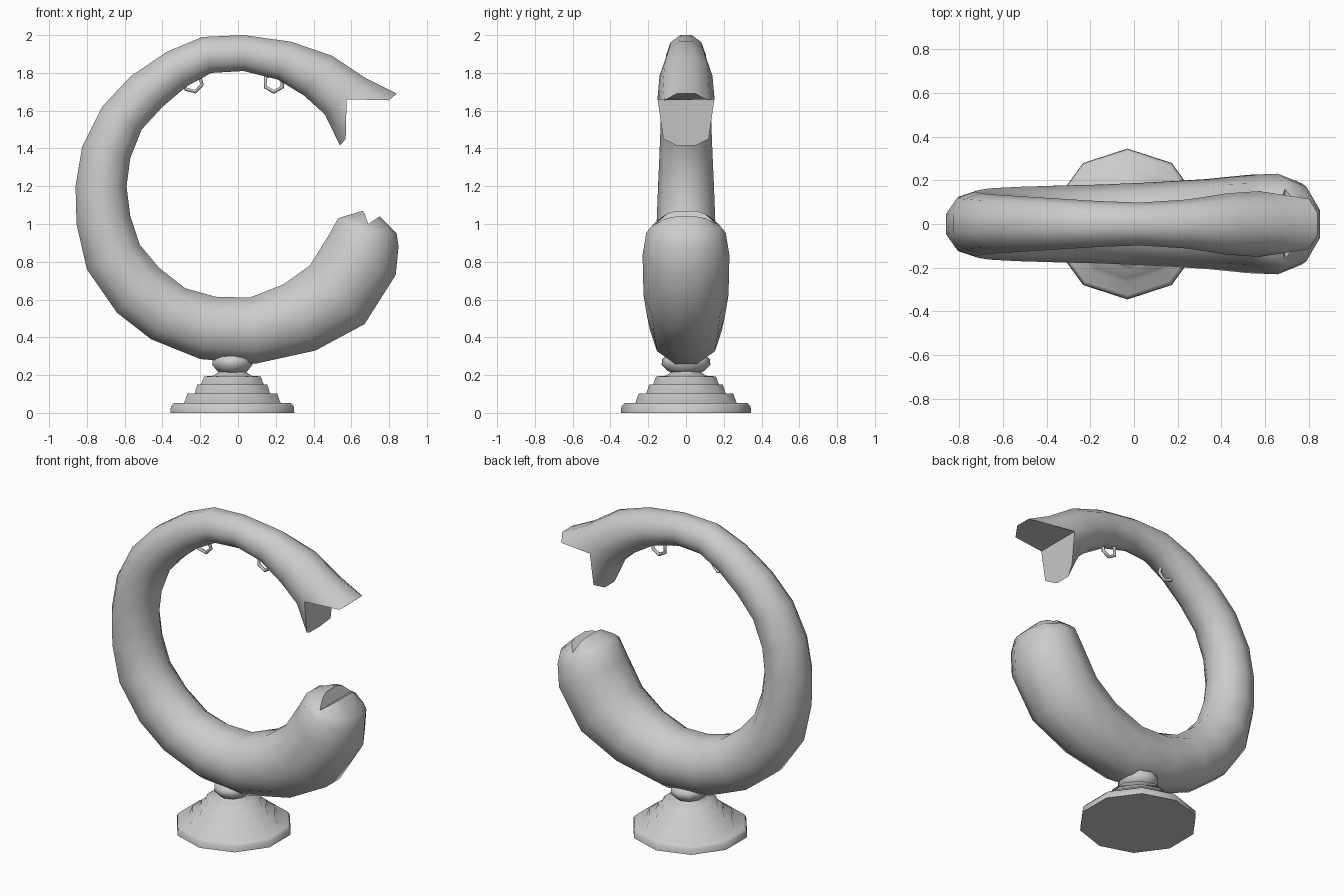
import bpy, bmesh, math
from math import sin, cos, radians

if "Cube" in bpy.data.objects:
    bpy.data.objects.remove(bpy.data.objects["Cube"])

N = 10


def finish(name, bm, angle):
    bmesh.ops.recalc_face_normals(bm, faces=bm.faces)
    me = bpy.data.meshes.new(name)
    bm.to_mesh(me)
    bm.free()
    ob = bpy.data.objects.new(name, me)
    bpy.context.collection.objects.link(ob)
    bpy.ops.object.select_all(action='DESELECT')
    ob.select_set(True)
    bpy.context.view_layer.objects.active = ob
    bpy.ops.object.shade_smooth_by_angle(angle=radians(angle))
    return ob


def bridge(bm, rings):
    for a, b in zip(rings, rings[1:]):
        for i in range(N):
            j = (i + 1) % N
            bm.faces.new((a[i], a[j], b[j], b[i]))


def end_ring(bm, half):
    # half = five (x, y, z) points from outer edge to inner edge, mirrored in y
    pts = half + [(x, -y, z) for x, y, z in reversed(half)]
    return [bm.verts.new(p) for p in pts]


def notch_cap(bm, r):
    bm.faces.new([r[i] for i in (7, 8, 9, 0, 1, 2)])
    bm.faces.new([r[i] for i in (2, 3, 4, 5, 6, 7)])


# Curved horn body: outer x, z, inner x, z, half width in y
sections = [
    (.68, 1.77, .46, 1.58, .15), (.50, 1.89, .35, 1.68, .14),
    (.28, 1.965, .21, 1.765, .112), (.03, 2.0, .03, 1.81, .098),
    (-.19, 1.99, -.14, 1.80, .105), (-.38, 1.91, -.27, 1.73, .115),
    (-.57, 1.78, -.40, 1.62, .125), (-.72, 1.62, -.51, 1.50, .133),
    (-.825, 1.41, -.57, 1.35, .14), (-.86, 1.20, -.59, 1.20, .148),
    (-.855, 1.0, -.57, 1.04, .155), (-.80, .76, -.52, .89, .163),
    (-.64, .53, -.42, .77, .17), (-.46, .39, -.28, .66, .175),
    (-.20, .285, -.12, .615, .18), (.09, .26, .06, .61, .19),
    (.41, .33, .24, .68, .205), (.67, .47, .38, .78, .225),
    (.835, .73, .48, .94, .23), (.85, .88, .53, 1.03, .21),
]
bm = bmesh.new()
rings = [end_ring(bm, [(.84, .05, 1.69), (.80, .115, 1.655), (.575, .15, 1.66),
                       (.57, .12, 1.45), (.54, .05, 1.415)])]
for ox, oz, ix, iz, w in sections:
    cx, cz, ux, uz = (ox + ix) / 2, (oz + iz) / 2, (ox - ix) / 2, (oz - iz) / 2
    k = 1 / cos(math.pi / N)
    ring = []
    for i in range(N):
        a = math.pi / N + i * 2 * math.pi / N
        ring.append(bm.verts.new((cx + ux * k * cos(a), w * sin(a), cz + uz * k * cos(a))))
    rings.append(ring)
# Rounded closing shoulder, then the notched tip
rings.append(end_ring(bm, [(.84, .055, .95), (.80, .125, .97), (.70, .185, .985),
                           (.60, .13, 1.035), (.56, .055, 1.04)]))
rings.append(end_ring(bm, [(.75, .05, 1.04), (.735, .105, 1.03), (.69, .16, 1.0),
                           (.67, .10, 1.055), (.66, .05, 1.07)]))
bridge(bm, rings)
notch_cap(bm, rings[0])
notch_cap(bm, rings[-1])
finish("horn_body", bm, 60)


def lathe(name, profile, angle, ysc=1.0):
    bm = bmesh.new()
    rs = []
    for r, z in profile:
        rs.append([bm.verts.new((-.03 + r * cos(a), ysc * r * sin(a), z))
                   for a in (math.pi / 2 + 2 * math.pi * i / N for i in range(N))])
    bridge(bm, rs)
    bm.faces.new(rs[0])
    bm.faces.new(rs[-1])
    return finish(name, bm, angle)


# Stepped pedestal
lathe("stepped_base", [(.345, 0), (.342, .035), (.325, .053), (.268, .053), (.25, .103),
                       (.21, .103), (.195, .15), (.175, .15), (.158, .193),
                       (.105, .197), (.08, .215), (.07, .23)], 76)

# Knob between pedestal and horn
lathe("support_knob", [(.06, .21), (.085, .222), (.112, .255), (.11, .285),
                       (.08, .31), (.025, .322)], 80, 1.15)


# Two small hanging loops
def loop(name, x, z, rot):
    bpy.ops.mesh.primitive_torus_add(major_segments=6, minor_segments=5,
                                     major_radius=.05, minor_radius=.011,
                                     location=(x, 0, z),
                                     rotation=(math.pi / 2, radians(rot), 0))
    ob = bpy.context.object
    ob.name = name
    bpy.ops.object.shade_smooth_by_angle(angle=radians(80))


loop("strap_loop_left", -.24, 1.75, 14)
loop("strap_loop_right", .19, 1.75, 30)
